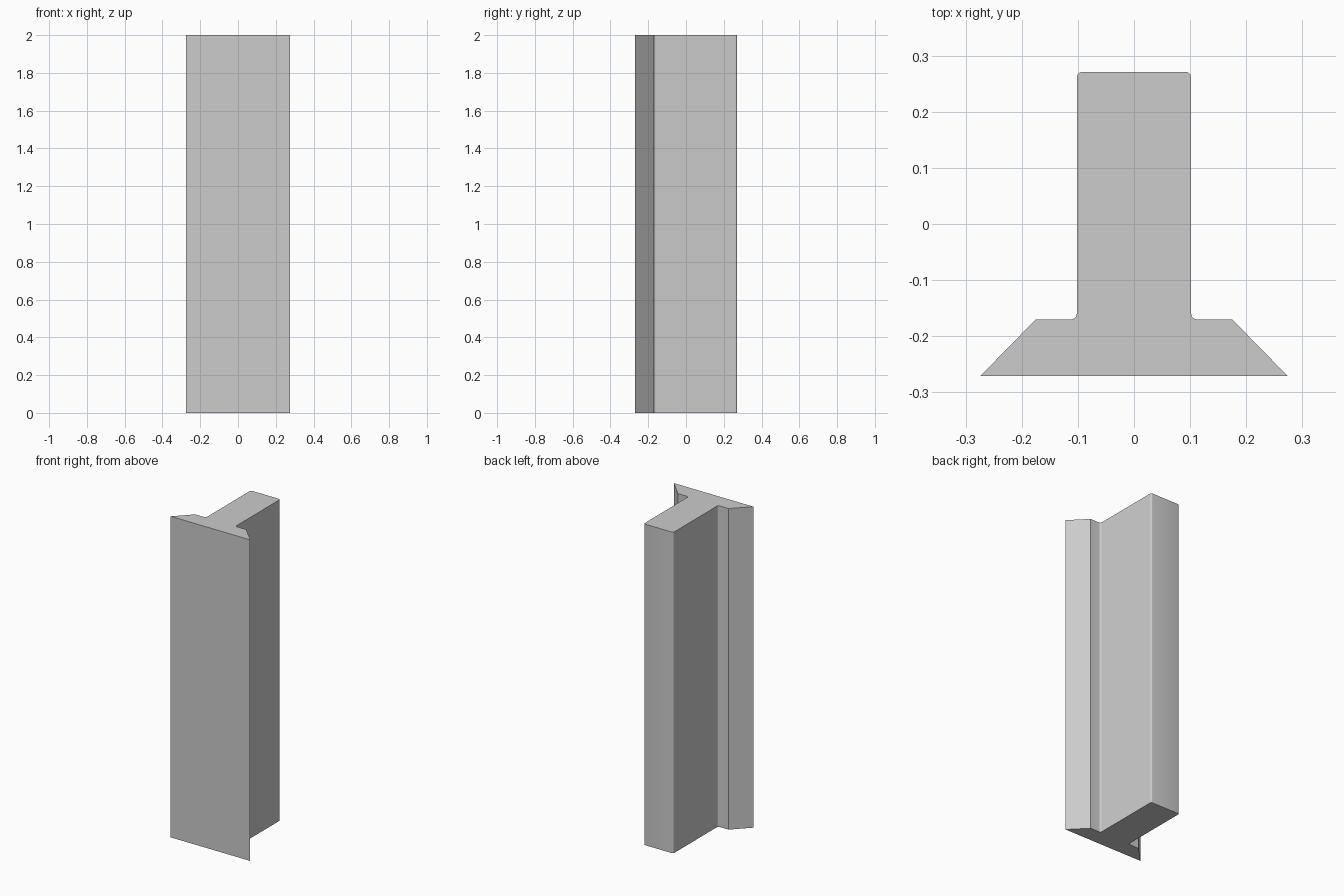
import bpy
import bmesh
import math

cube = bpy.data.objects.get("Cube")
if cube:
    bpy.data.objects.remove(cube, do_unlink=True)

HEIGHT = 2.0
FILLET = 0.01

grey = bpy.data.materials.new("plain_grey")
grey.use_nodes = True
colour = (0.604, 0.604, 0.604, 1)
grey.diffuse_color = colour
grey.node_tree.nodes["Principled BSDF"].inputs["Base Color"].default_value = colour

# Right half of the T section, from the flange face to the web end
half = [(0.274, -0.271), (0.175, -0.17), (0.102, -0.17), (0.102, 0.271)]
profile = half + [(-x, y) for x, y in reversed(half)]

# Extrude the section upward
bm = bmesh.new()
base = bm.faces.new([bm.verts.new((x, y, 0)) for x, y in profile])
extruded = bmesh.ops.extrude_face_region(bm, geom=[base], use_keep_orig=True)
top = [v for v in extruded["geom"] if isinstance(v, bmesh.types.BMVert)]
bmesh.ops.translate(bm, verts=top, vec=(0, 0, HEIGHT))
bmesh.ops.recalc_face_normals(bm, faces=bm.faces)

# Round the web corners and the roots where the web meets the flange
web_edges = [e for e in bm.edges
             if abs(e.verts[0].co.z - e.verts[1].co.z) > 1
             and abs(e.verts[0].co.x) < 0.15]
bmesh.ops.bevel(bm, geom=web_edges, offset=FILLET, offset_type='OFFSET',
                segments=5, profile=0.5, affect='EDGES')
bmesh.ops.recalc_face_normals(bm, faces=bm.faces)

mesh = bpy.data.meshes.new("t_section_bar")
bm.to_mesh(mesh)
bm.free()
mesh.materials.append(grey)
bar = bpy.data.objects.new("t_section_bar", mesh)
bpy.context.collection.objects.link(bar)

# Smooth the fillets and keep the hard corners
bpy.ops.object.select_all(action='DESELECT')
bar.select_set(True)
bpy.context.view_layer.objects.active = bar
bpy.ops.object.shade_smooth_by_angle(angle=math.radians(30))
